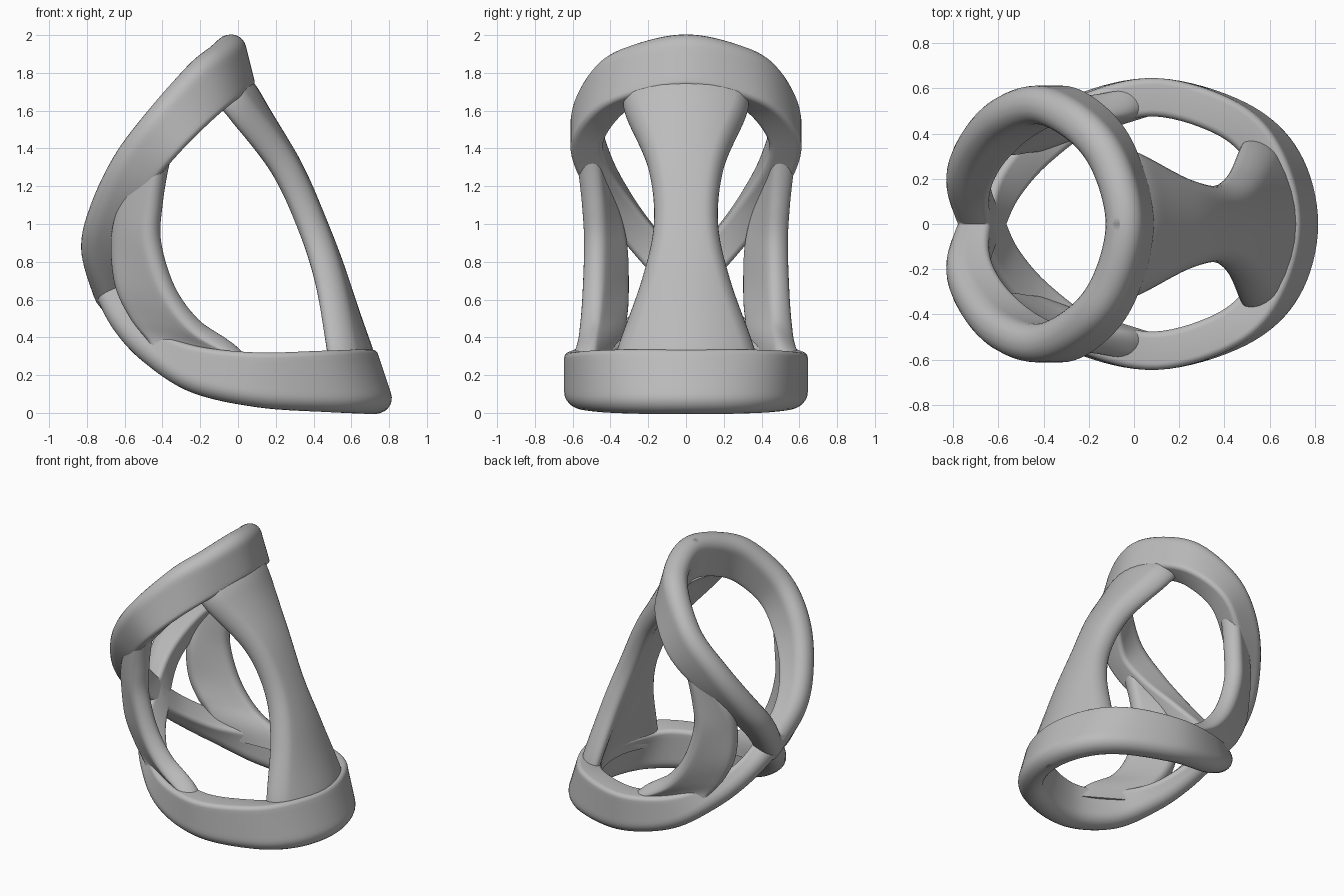
import bpy, bmesh, math
from mathutils import Vector

cube = bpy.data.objects.get("Cube")
if cube:
    bpy.data.objects.remove(cube, do_unlink=True)

grey = bpy.data.materials.new("warm_grey")
grey.use_nodes = True
colour = (0.5, 0.5, 0.5, 1)
grey.diffuse_color = colour
grey.node_tree.nodes["Principled BSDF"].inputs["Base Color"].default_value = colour


def smooth_path(points, steps=8):
    """Catmull-Rom curve through the points."""
    p = [Vector(q) for q in points]
    p = [2 * p[0] - p[1]] + p + [2 * p[-1] - p[-2]]
    out = []
    for i in range(1, len(p) - 2):
        a, b, c, d = p[i - 1:i + 3]
        for k in range(steps):
            t = k / steps
            out.append(0.5 * (2 * b + (c - a) * t + (2 * a - 5 * b + 4 * c - d) * t * t
                              + (3 * b - a - 3 * c + d) * t ** 3))
    return out + [p[-2]]


def section(half, thick, radius_a, radius_b, n=6):
    """Rounded bar outline: u runs from edge a to edge b, v through the wall."""
    pts = []
    corners = [(-1, -1, radius_a, math.pi), (1, -1, radius_b, 1.5 * math.pi),
               (1, 1, radius_b, 0), (-1, 1, radius_a, 0.5 * math.pi)]
    for su, sv, r, start in corners:
        for k in range(n + 1):
            ang = start + k / n * math.pi / 2
            pts.append((su * (half - r) + r * math.cos(ang),
                        sv * (thick / 2 - r) + r * math.sin(ang)))

    # Extra points along the two long sides let wide walls bow
    def side(p, q):
        return [(p[0] + (q[0] - p[0]) * k / 8, p[1] + (q[1] - p[1]) * k / 8) for k in range(1, 8)]
    m = n + 1
    return pts[:m] + side(pts[m - 1], pts[m]) + pts[m:3 * m] + side(pts[3 * m - 1], pts[3 * m]) + pts[3 * m:]


def strip(name, edge_a, edge_b, thick, radius_a, radius_b, bow=0.0, mirrored=True):
    """Thick rounded band swept between two edge curves."""
    a, b = smooth_path(edge_a), smooth_path(edge_b)
    mid = [(p + q) / 2 for p, q in zip(a, b)]
    bm = bmesh.new()
    rows = []
    for i, m in enumerate(mid):
        tangent = mid[min(i + 1, len(mid) - 1)] - mid[max(i - 1, 0)]
        half = (b[i] - a[i]).length / 2
        across = (b[i] - a[i]).normalized()
        normal = tangent.cross(across).normalized()
        rows.append([bm.verts.new(m + across * u + normal * (v + bow * (half * half - u * u)))
                     for u, v in section(half, thick, radius_a, radius_b)])
    count = len(rows[0])
    for r0, r1 in zip(rows, rows[1:]):
        for k in range(count):
            j = (k + 1) % count
            bm.faces.new((r0[k], r0[j], r1[j], r1[k]))
    bm.faces.new(rows[0])
    bm.faces.new(rows[-1])
    bmesh.ops.recalc_face_normals(bm, faces=bm.faces[:])
    if mirrored:
        bmesh.ops.bisect_plane(bm, geom=bm.verts[:] + bm.edges[:] + bm.faces[:], dist=1e-5,
                               plane_co=(0, 0, 0), plane_no=(0, 1, 0), clear_inner=True)
    mesh = bpy.data.meshes.new(name)
    bm.to_mesh(mesh)
    bm.free()
    mesh.materials.append(grey)
    obj = bpy.data.objects.new(name, mesh)
    bpy.context.collection.objects.link(obj)
    bpy.ops.object.select_all(action='DESELECT')
    obj.select_set(True)
    bpy.context.view_layer.objects.active = obj
    bpy.ops.object.shade_smooth_by_angle(angle=math.radians(40))
    if mirrored:
        mod = obj.modifiers.new("Mirror", 'MIRROR')
        mod.use_axis = (False, True, False)
        mod.merge_threshold = 0.0005


def ring(name, stations):
    """Each station: y, rim x, rim z, inner x, inner z."""
    strip(name, [(x, y, z) for y, x, z, _, _ in stations],
          [(x, y, z) for y, _, _, x, z in stations], 0.17, 0.08, 0.03)


# Lower rim: a teardrop loop rising to the crossing
ring("lower_ring", [
    (-0.28, 0.68, 0.0, 0.58, 0.32), (0, 0.755, 0.0, 0.65, 0.315), (0.28, 0.68, 0.0, 0.58, 0.32),
    (0.46, 0.47, 0.005, 0.42, 0.325), (0.56, 0.10, 0.03, 0.10, 0.32),
    (0.49, -0.25, 0.11, -0.20, 0.35), (0.34, -0.50, 0.27, -0.40, 0.42),
    (0.17, -0.65, 0.43, -0.54, 0.54), (0, -0.745, 0.60, -0.60, 0.67),
    (-0.15, -0.80, 0.75, -0.64, 0.80)])

# Upper rim: a tilted teardrop loop falling to the crossing
ring("upper_ring", [
    (-0.25, -0.12, 1.95, -0.04, 1.66), (0, -0.06, 2.0, 0.012, 1.71), (0.25, -0.12, 1.95, -0.04, 1.66),
    (0.42, -0.25, 1.85, -0.13, 1.57), (0.525, -0.46, 1.62, -0.28, 1.41),
    (0.475, -0.65, 1.37, -0.43, 1.24), (0.34, -0.78, 1.10, -0.57, 1.05),
    (0.18, -0.83, 0.87, -0.64, 0.86), (0, -0.765, 0.62, -0.61, 0.68),
    (-0.15, -0.69, 0.45, -0.56, 0.54)])

# Waisted wall between the rims: x, z, half width
wall = [(0.535, 0.20, 0.37), (0.515, 0.33, 0.365), (0.46, 0.70, 0.235), (0.37, 1.0, 0.17),
        (0.225, 1.3, 0.20), (0.005, 1.57, 0.315), (-0.07, 1.66, 0.335)]
strip("waisted_wall", [(x, h, z) for x, z, h in wall], [(x, -h, z) for x, z, h in wall],
      0.15, 0.07, 0.07, bow=0.9, mirrored=False)

# Side struts between the rims
strip("side_struts",
      [(0.10, 0.555, 0.22), (0.0, 0.55, 0.33), (-0.20, 0.53, 0.46), (-0.34, 0.515, 0.65),
       (-0.42, 0.51, 0.90), (-0.41, 0.515, 1.10), (-0.37, 0.53, 1.32), (-0.31, 0.53, 1.50)],
      [(-0.46, 0.38, 0.30), (-0.48, 0.36, 0.40), (-0.57, 0.34, 0.53), (-0.64, 0.335, 0.68),
       (-0.66, 0.34, 0.88), (-0.64, 0.38, 1.04), (-0.57, 0.44, 1.20), (-0.51, 0.50, 1.40)],
      0.13, 0.06, 0.06)
